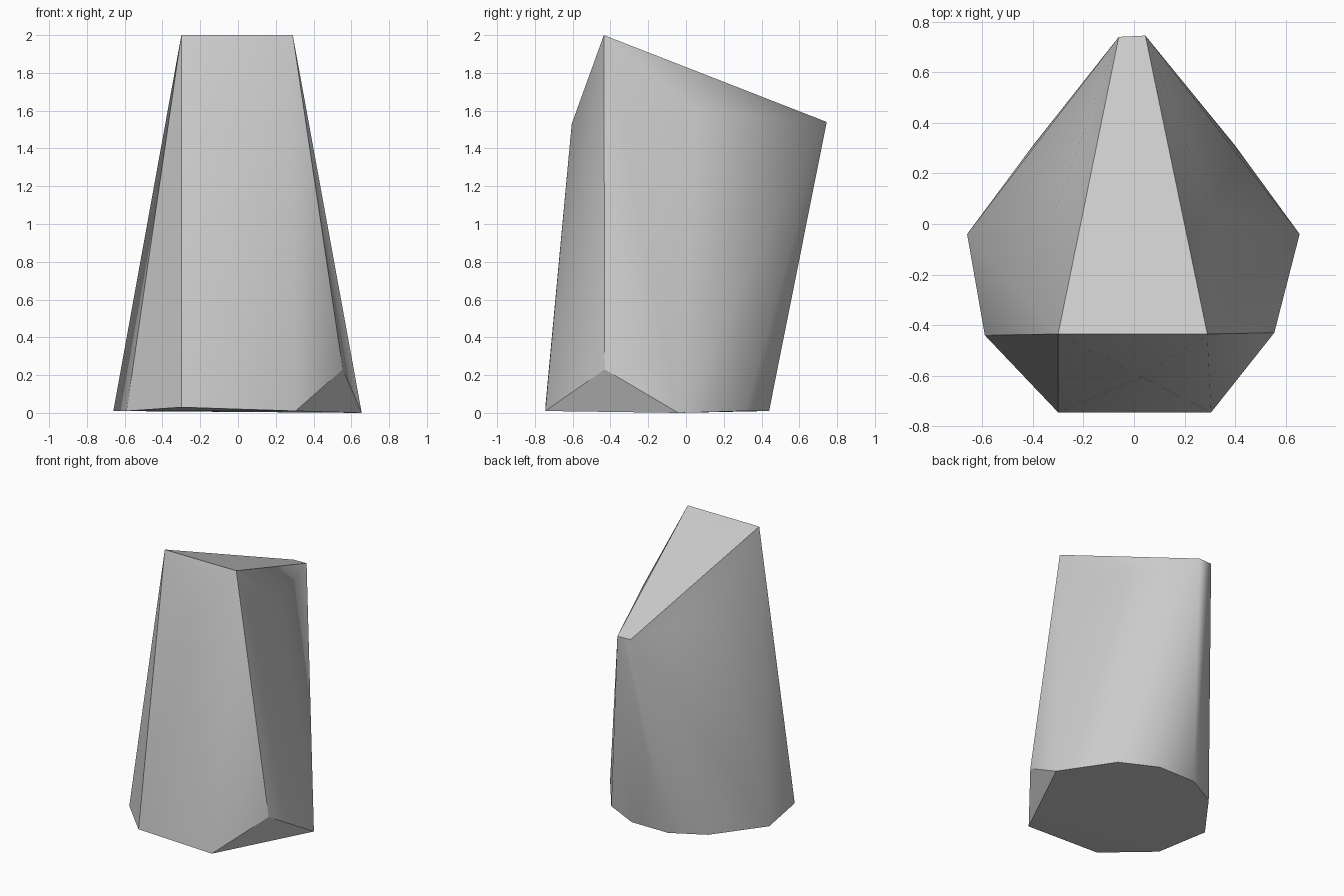
import bpy, bmesh, math

cube = bpy.data.objects.get("Cube")
if cube:
    bpy.data.objects.remove(cube, do_unlink=True)

# Plain grey stone
stone = bpy.data.materials.new("stone grey")
stone.use_nodes = True
grey = (0.6, 0.6, 0.6, 1.0)
stone.diffuse_color = grey
stone.node_tree.nodes["Principled BSDF"].inputs["Base Color"].default_value = grey

# Footprint, running round from the front left corner
base = [(-0.30, -0.745, 0.03), (0.305, -0.745, 0.01), (0.655, -0.04, 0.0),
        (0.40, 0.31, 0.01), (0.14, 0.44, 0.01), (-0.16, 0.44, 0.01),
        (-0.40, 0.31, 0.01), (-0.66, -0.04, 0.01), (-0.59, -0.44, 0.01)]
# Sloping top, wide at the front and narrow at the back
top = [(-0.30, -0.435, 2.0), (0.29, -0.435, 2.0),
       (0.045, 0.745, 1.54), (-0.06, 0.74, 1.54)]
# Bulges on the front, both flanks and the chipped lower corner
bulges = [(0.03, -0.605, 1.53), (0.305, 0.06, 1.6),
          (-0.31, 0.06, 1.6), (0.555, -0.43, 0.23)]

# Wrap the corners in a convex rock
bm = bmesh.new()
for p in base + top + bulges:
    bm.verts.new(p)
bmesh.ops.convex_hull(bm, input=bm.verts[:])
bmesh.ops.recalc_face_normals(bm, faces=bm.faces[:])
mesh = bpy.data.meshes.new("standing_rock")
bm.to_mesh(mesh)
bm.free()
mesh.materials.append(stone)
rock = bpy.data.objects.new("standing_rock", mesh)
bpy.context.collection.objects.link(rock)

# Soft facets with crisp main edges
bpy.ops.object.select_all(action='DESELECT')
rock.select_set(True)
bpy.context.view_layer.objects.active = rock
bpy.ops.object.shade_smooth_by_angle(angle=math.radians(30))
